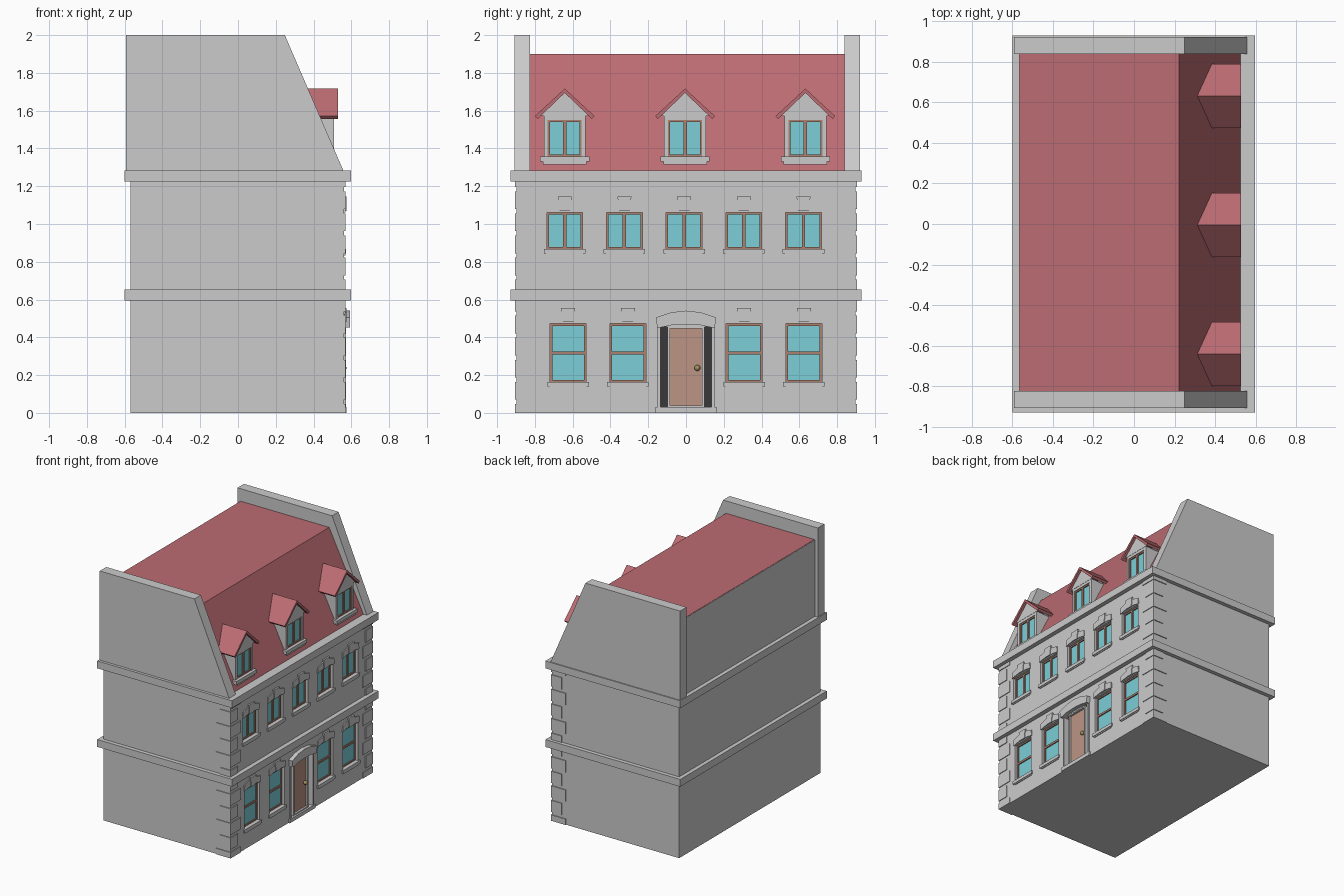
import bpy, bmesh

if "Cube" in bpy.data.objects:
    bpy.data.objects.remove(bpy.data.objects["Cube"])

def material(name, rgb):
    m = bpy.data.materials.new(name)
    m.diffuse_color = (*rgb, 1)
    m.use_nodes = True
    m.node_tree.nodes["Principled BSDF"].inputs["Base Color"].default_value = m.diffuse_color
    return m

RED = material("roof_red", (0.50, 0.15, 0.17))
GLASS = material("glass_teal", (0.20, 0.62, 0.68))
WOOD = material("frame_brown", (0.42, 0.22, 0.16))
DOOR = material("door_brown", (0.50, 0.30, 0.23))
DARK = material("dark_panel", (0.04, 0.04, 0.04))
BRASS = material("brass", (0.35, 0.28, 0.12))

def prism(name, profiles, a, b, mat=None, axis='x'):
    """Extrude profiles from a to b: (y, z) along x, or (x, z) along y."""
    bm = bmesh.new()
    for pts in profiles:
        rings = []
        for d in (a, b):
            rings.append([bm.verts.new((d, p, q) if axis == 'x' else (p, d, q)) for p, q in pts])
        bm.faces.new(rings[0])
        bm.faces.new(rings[1][::-1])
        n = len(pts)
        for i in range(n):
            j = (i + 1) % n
            bm.faces.new((rings[0][j], rings[0][i], rings[1][i], rings[1][j]))
    bmesh.ops.recalc_face_normals(bm, faces=bm.faces[:])
    me = bpy.data.meshes.new(name)
    bm.to_mesh(me)
    bm.free()
    ob = bpy.data.objects.new(name, me)
    bpy.context.collection.objects.link(ob)
    if mat:
        me.materials.append(mat)
    return ob

def rect(y0, y1, z0, z1):
    return [(y0, z0), (y1, z0), (y1, z1), (y0, z1)]

def mirrored(half, yc=0):
    """Close a right-hand half profile by mirroring it about yc."""
    left = [(-y, z) for y, z in half[::-1] if abs(y) > 1e-6]
    return [(yc + y, z) for y, z in half + left]

def window(yc, z0, z1, h, x, divider):
    """Glass pane and wooden frame, front of the frame at x."""
    prism("window_glass", [rect(yc - h, yc + h, z0, z1)], x - 0.02, x - 0.009, GLASS)
    t = 0.011
    bars = [rect(yc - h, yc - h + t, z0, z1), rect(yc + h - t, yc + h, z0, z1),
            rect(yc - h + t, yc + h - t, z0, z0 + t), rect(yc - h + t, yc + h - t, z1 - t, z1)]
    zm = (z0 + z1) / 2
    if divider == 'vertical':
        bars.append(rect(yc - 0.009, yc + 0.009, z0 + t, z1 - t))
    else:
        bars.append(rect(yc - h + t, yc + h - t, zm - 0.008, zm + 0.008))
    prism("window_frame", bars, x - 0.02, x, WOOD)

FRONT = 0.562
upper = [-0.01 + 0.316 * i for i in range(-2, 3)]
lower = [-0.624, -0.308, 0.308, 0.624]
U0, U1, L0, L1, H = 0.868, 1.062, 0.164, 0.472, 0.095

# main walls with recessed openings
body = prism("walls", [rect(-0.898, 0.898, 0, 1.284)], -0.568, FRONT)
cuts = [rect(y - H, y + H, U0, U1) for y in upper]
cuts += [rect(y - H, y + H, L0, L1) for y in lower]
cuts.append(rect(-0.137, 0.137, 0.03, 0.456))
cutter = prism("opening_cutter", cuts, 0.522, 0.65)
cutter.hide_render = True
cutter.hide_viewport = True
mod = body.modifiers.new("openings", 'BOOLEAN')
mod.object = cutter
mod.operation = 'DIFFERENCE'

# string courses
for z in (0.594, 1.225):
    prism("string_course", [rect(-0.93, 0.93, z, z + 0.059)], -0.60, 0.598)

# corner quoins
for side in (-1, 1):
    for base, top, first, wide in ((0, 0.594, 0, True), (0.653, 1.225, 0.658, False)):
        for k in range(6):
            c = first + 0.117 * k
            w = 0.13 if (k % 2 == 0) == wide else 0.095
            z0, z1 = max(base, c - 0.047), min(top, c + 0.047)
            if z1 - z0 > 0.005:
                y0, y1 = sorted((side * (0.905 - w), side * 0.905))
                prism("quoin", [rect(y0, y1, z0, z1)], 0.568 - w, 0.568)

# windows, lintels and sills
for ys, z0, z1, div in ((upper, U0, U1, 'vertical'), (lower, L0, L1, 'horizontal')):
    for y in ys:
        window(y, z0, z1, H, 0.542, div)
        prism("lintel", [mirrored([(0, z1 + 0.012), (0.06, z1 + 0.008), (0.095, z1), (0.105, z1),
                                   (0.102, z1 + 0.048), (0.036, z1 + 0.066), (0, z1 + 0.066)], y)],
              0.54, 0.569)
        prism("keystone", [mirrored([(0, z1 + 0.008), (0.028, z1 + 0.008),
                                     (0.037, z1 + 0.084), (0, z1 + 0.084)], y)], 0.54, 0.574)
        prism("sill", [rect(y - 0.11, y + 0.11, z0 - 0.025, z0)], 0.53, 0.573)
        prism("sill_base", [rect(y - 0.098, y + 0.098, z0 - 0.034, z0 - 0.025)], 0.53, 0.568)

# entrance
prism("door_side_panels", [rect(-0.137, -0.095, 0.03, 0.456), rect(0.095, 0.137, 0.03, 0.456)],
      0.515, 0.526, DARK)
prism("door_frame", [rect(-0.097, -0.084, 0.03, 0.456), rect(0.084, 0.097, 0.03, 0.456),
                     rect(-0.084, 0.084, 0.448, 0.456), rect(-0.084, 0.084, 0.03, 0.04)], 0.515, 0.56)
prism("door", [rect(-0.084, 0.084, 0.04, 0.448)], 0.515, 0.545, DOOR)
prism("door_jambs", [rect(-0.15, -0.135, 0.03, 0.456), rect(0.135, 0.15, 0.03, 0.456)], 0.53, 0.571)
prism("door_hood", [mirrored([(0, 0.468), (0.08, 0.464), (0.135, 0.452), (0.152, 0.452), (0.16, 0.505),
                              (0.08, 0.532), (0, 0.541)])], 0.53, 0.594)
prism("door_step", [rect(-0.162, 0.162, 0, 0.03)], 0.53, 0.574)
bpy.ops.mesh.primitive_uv_sphere_add(segments=16, ring_count=8, radius=0.016, location=(0.558, 0.06, 0.238))
knob = bpy.context.object
knob.name = "door_knob"
knob.data.materials.append(BRASS)
bpy.ops.object.shade_smooth_by_angle()

# gable end walls
for y0, y1 in ((-0.908, -0.825), (0.84, 0.922)):
    prism("gable_wall", [[(-0.593, 1.28), (0.559, 1.28), (0.248, 2.0), (-0.593, 2.0)]], y0, y1, axis='y')

# mansard roof and attic back wall
prism("roof", [[(-0.564, 1.28), (0.528, 1.28), (0.222, 1.9), (-0.564, 1.9)]], -0.83, 0.845, RED, 'y')
prism("attic_back_wall", [rect(-0.83, 0.845, 1.28, 1.898)], -0.568, -0.55)

# dormers
for y in (-0.642, -0.005, 0.632):
    prism("dormer_wall", [mirrored([(0, 1.33), (0.111, 1.33), (0.111, 1.57), (0, 1.68)], y)], 0.3, 0.488)
    prism("dormer_surround", [rect(y - 0.111, y - 0.09, 1.33, 1.572), rect(y + 0.09, y + 0.111, 1.33, 1.572),
                              rect(y - 0.09, y + 0.09, 1.55, 1.572)], 0.45, 0.507)
    prism("dormer_pediment", [mirrored([(0, 1.572), (0.132, 1.572), (0, 1.694)], y)], 0.45, 0.509)
    window(y, 1.358, 1.55, 0.09, 0.502, 'vertical')
    prism("dormer_sill", [rect(y - 0.13, y + 0.13, 1.33, 1.358)], 0.45, 0.527)
    prism("dormer_sill_base", [rect(y - 0.115, y + 0.115, 1.315, 1.33)], 0.45, 0.521)
    prism("dormer_roof", [mirrored([(0, 1.694), (0.144, 1.556), (0.158, 1.571), (0, 1.717)], y)],
          0.3, 0.529, RED)
